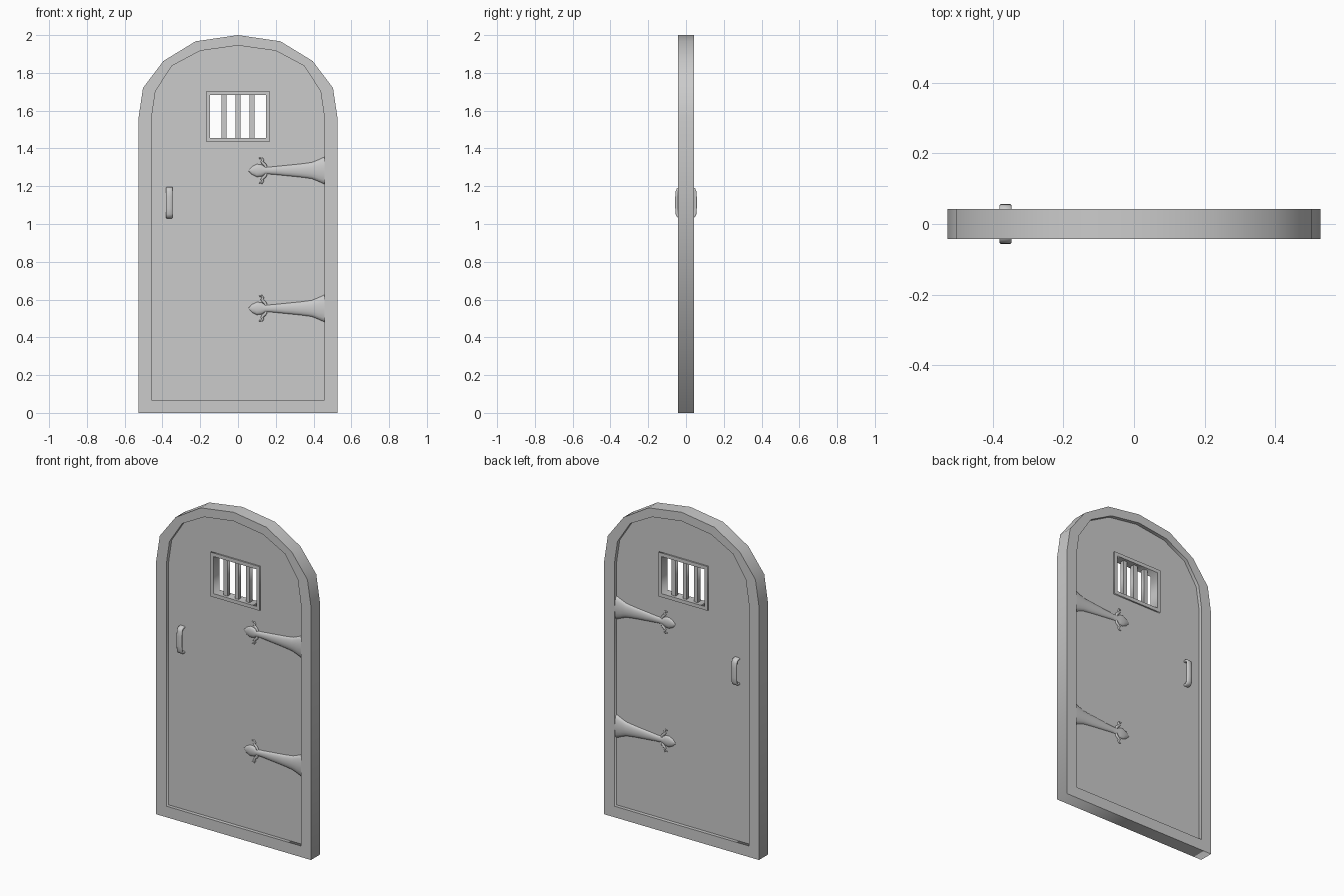
import bpy, bmesh, math

if "Cube" in bpy.data.objects:
    bpy.data.objects.remove(bpy.data.objects["Cube"])


def plate(name, loops, half):
    """Flat plate standing in the XZ plane; extra loops become holes."""
    cu = bpy.data.curves.new(name, 'CURVE')
    cu.dimensions, cu.fill_mode, cu.extrude = '2D', 'BOTH', half
    for loop in loops:
        s = cu.splines.new('POLY')
        s.points.add(len(loop) - 1)
        for p, (x, z) in zip(s.points, loop):
            p.co = (x, z, 0, 1)
        s.use_cyclic_u = True
    ob = bpy.data.objects.new(name, cu)
    ob.rotation_euler.x = math.pi / 2
    bpy.context.collection.objects.link(ob)
    bpy.ops.object.select_all(action='DESELECT')
    ob.select_set(True)
    bpy.context.view_layer.objects.active = ob
    bpy.ops.object.convert(target='MESH')
    return ob


def loft(name, rings, angle=40):
    """Closed skin through equal-sized rings of points."""
    bm = bmesh.new()
    vs = [[bm.verts.new(p) for p in r] for r in rings]
    n = len(rings[0])
    for a, b in zip(vs, vs[1:]):
        for i in range(n):
            j = (i + 1) % n
            bm.faces.new((a[i], a[j], b[j], b[i]))
    bm.faces.new(vs[0])
    bm.faces.new(vs[-1])
    bmesh.ops.recalc_face_normals(bm, faces=bm.faces)
    me = bpy.data.meshes.new(name)
    bm.to_mesh(me)
    bm.free()
    ob = bpy.data.objects.new(name, me)
    bpy.context.collection.objects.link(ob)
    bpy.ops.object.select_all(action='DESELECT')
    ob.select_set(True)
    bpy.context.view_layer.objects.active = ob
    bpy.ops.object.shade_smooth_by_angle(angle=math.radians(angle))
    return ob


def arch(right, bottom):
    """Arched outline from its right-hand points, mirrored to the left."""
    left = [(-x, z) for x, z in reversed(right) if x > 0]
    w = right[0][0]
    return [(w, bottom)] + right + left + [(-w, bottom)]


def rect(x, z0, z1):
    return [(-x, z0), (x, z0), (x, z1), (-x, z1)]


# Frame and door panel
outer = arch([(.527, 1.56), (.503, 1.72), (.395, 1.863), (.225, 1.967), (0, 2)], 0)
inner = arch([(.458, 1.56), (.437, 1.703), (.35, 1.837), (.2, 1.917), (0, 1.945)], .068)
PANEL = .021
plate("door_frame", [outer, inner], .043)
plate("door_panel", [inner, rect(.157, 1.443, 1.695)], PANEL)

# Barred window
plate("window_frame", [rect(.167, 1.433, 1.705), rect(.147, 1.455, 1.683)], .03)
for x in (-.075, 0, .075):
    bar = plate("window_bar", [rect(.013, 1.45, 1.69)], .013)
    bar.location.x = x

# Strap hinge stations: x, half width, height above the panel
STRAP = [(.458, .072, .019), (.425, .057, .018), (.39, .043, .016), (.33, .035, .014),
         (.25, .027, .012), (.18, .02, .011), (.145, .018, .011), (.125, .031, .012),
         (.1, .034, .012), (.075, .022, .009), (.056, .003, .003)]
CURL = [(.15, .008, .007), (.145, .027, .008), (.133, .039, .008), (.126, .047, .007),
        (.132, .057, .006), (.126, .066, .005), (.112, .065, .003)]


def hinge(side, zc):
    rings = []
    for x, w, h in STRAP:
        ring = [(x, side * (PANEL + h * math.sin(math.pi * i / 8)),
                 zc + w * math.cos(math.pi * i / 8)) for i in range(9)]
        ring += [(x, side * (PANEL - .004), zc - w), (x, side * (PANEL - .004), zc + w)]
        rings.append(ring)
    loft("hinge_strap", rings, 50)
    # Leaf curls on either side of the tip
    for m in (1, -1):
        rings = []
        for k, (x, z, r) in enumerate(CURL):
            a, b = CURL[max(k - 1, 0)], CURL[min(k + 1, len(CURL) - 1)]
            dx, dz = b[0] - a[0], b[1] - a[1]
            l = math.hypot(dx, dz)
            rings.append([(x - dz / l * r * math.cos(t),
                           side * (PANEL + r * math.sin(t)),
                           zc + m * (z + dx / l * r * math.cos(t)))
                          for t in (math.tau * i / 8 for i in range(8))])
        loft("hinge_curl", rings, 60)


# Bent pull handle: centre line as (distance from panel centre, z from middle)
BEND = [(.015, -.077), (.034, -.076), (.043, -.071), (.048, -.06), (.05, -.03)]
BEND += [(y, -z) for y, z in reversed(BEND)]


def handle(side):
    rings = []
    w, t, c = .0175, .007, .004
    section = [(w, t - c), (w - c, t), (c - w, t), (-w, t - c),
               (-w, c - t), (c - w, -t), (w - c, -t), (w, c - t)]
    for k, (y, z) in enumerate(BEND):
        a, b = BEND[max(k - 1, 0)], BEND[min(k + 1, len(BEND) - 1)]
        dy, dz = b[0] - a[0], b[1] - a[1]
        l = math.hypot(dy, dz)
        rings.append([(-.3635 + u, side * (y + dz / l * v), 1.113 + z - dy / l * v)
                      for u, v in section])
    loft("pull_handle", rings, 50)


# Both faces of the door carry the same ironwork
for side in (-1, 1):
    handle(side)
    for zc in (1.283, .553):
        hinge(side, zc)
